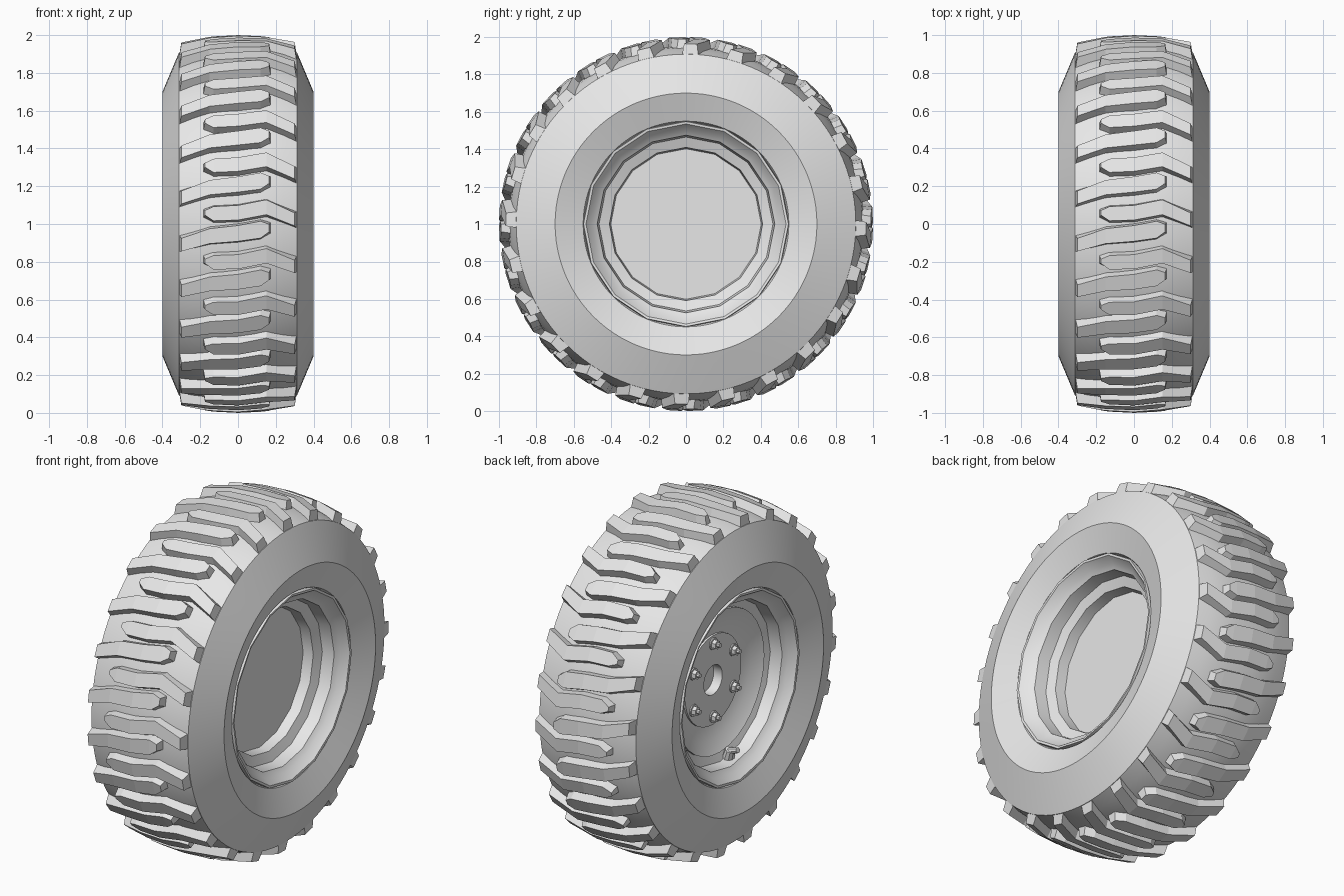
import bpy, bmesh, math
from mathutils import Vector

if "Cube" in bpy.data.objects:
    bpy.data.objects.remove(bpy.data.objects["Cube"])

GREY = (0.8, 0.8, 0.8, 1)
mat = bpy.data.materials.new("plain grey")
mat.use_nodes = True
mat.diffuse_color = GREY
mat.node_tree.nodes["Principled BSDF"].inputs["Base Color"].default_value = GREY


def polar(x, r, a):
    """Point around the axle: angle 0 faces the front, rising upward."""
    return Vector((x, -r * math.cos(a), 1 + r * math.sin(a)))


def finish(name, bm, smooth=None):
    bmesh.ops.remove_doubles(bm, verts=bm.verts, dist=1e-5)
    bmesh.ops.recalc_face_normals(bm, faces=bm.faces)
    mesh = bpy.data.meshes.new(name)
    bm.to_mesh(mesh)
    bm.free()
    mesh.materials.append(mat)
    ob = bpy.data.objects.new(name, mesh)
    bpy.context.collection.objects.link(ob)
    if smooth:
        bpy.ops.object.select_all(action="DESELECT")
        ob.select_set(True)
        bpy.context.view_layer.objects.active = ob
        bpy.ops.object.shade_smooth_by_angle(angle=math.radians(smooth))
    return ob


def lathe(name, profile, sides, smooth):
    """Spin a closed loop of (x, radius) points around the axle."""
    bm = bmesh.new()
    rings = [[bm.verts.new(polar(x, r, math.tau * i / sides)) for x, r in profile]
             for i in range(sides)]
    n = len(profile)
    for i in range(sides):
        a, b = rings[i], rings[(i + 1) % sides]
        for j in range(n):
            k = (j + 1) % n
            bm.faces.new((a[j], a[k], b[k], b[j]))
    return finish(name, bm, smooth)


def both_sides(half):
    return half + [(-x, r) for x, r in reversed(half)]


# Tyre body: crowned tread, shoulder lip, bulged sidewall, bead
tyre = [(0.08, 0.95), (0.16, 0.943), (0.24, 0.928), (0.312, 0.908), (0.32, 0.89),
        (0.40, 0.70), (0.345, 0.55), (0.30, 0.53)]
lathe("tyre_body", both_sides(tyre), 96, 25)

# Stepped rim barrel
rim = [(0.33, 0.552), (0.352, 0.548), (0.35, 0.535), (0.31, 0.505), (0.29, 0.475),
       (0.22, 0.465), (0.20, 0.41), (0.12, 0.40), (0.08, 0.44)]
lathe("rim_barrel", both_sides(rim), 16, 30)


# Tread lugs: a bent bar on each side of the crown, with a pointed inner tip
def lug(bm, stations, turn):
    rings = []
    last = len(stations) - 1
    for i, (x, centre, width) in enumerate(stations):
        out = math.copysign(0.01, x) if i in (0, last) else 0
        top = 1.0 - 0.4 * x * x
        base = 0.94 - 0.4 * x * x
        points = [(x + out, base, centre - width - 0.012), (x, top, centre - width),
                  (x, top, centre + width), (x + out, base, centre + width + 0.012)]
        rings.append([bm.verts.new(polar(px, r, s + turn)) for px, r, s in points])
    for a, b in zip(rings, rings[1:]):
        for j in range(4):
            k = (j + 1) % 4
            bm.faces.new((a[j], a[k], b[k], b[j]))
    bm.faces.new(rings[0])
    bm.faces.new(rings[-1])


LEFT = [(0.30, 0.025, 0.036), (0.15, 0.09, 0.04), (0, 0.06, 0.039),
        (-0.13, 0.055, 0.038), (-0.175, 0.06, 0.012)]
RIGHT = [(-0.30, -0.115, 0.036), (-0.15, -0.065, 0.04), (0, -0.05, 0.042),
         (0.12, -0.03, 0.045), (0.165, -0.022, 0.02)]
COUNT = 24
for name, stations in (("left_tread_lugs", LEFT), ("right_tread_lugs", RIGHT)):
    bm = bmesh.new()
    for i in range(COUNT):
        lug(bm, stations, math.tau * i / COUNT)
    finish(name, bm)

# Closed wheel disc on the left side
lathe("inner_disc", [(0.14, 0.0), (0.14, 0.403), (0.11, 0.403), (0.11, 0.0)], 16, 30)

# Dished wheel face with a raised hub plate and centre bore on the right side
dish = [(-0.12, 0.0), (-0.12, 0.085), (-0.175, 0.085), (-0.175, 0.26), (-0.163, 0.26),
        (-0.18, 0.34), (-0.22, 0.41), (-0.10, 0.41), (-0.08, 0.0)]
lathe("dished_wheel_face", dish, 32, 30)


# Wheel nuts on washers, and the valve stem
def cylinder(bm, start, end, radius, sides, tip=None):
    axis = end - start
    rot = axis.to_track_quat("Z", "Y").to_matrix().to_4x4()
    rot.translation = (start + end) / 2
    bmesh.ops.create_cone(bm, cap_ends=True, segments=sides, radius1=radius,
                          radius2=tip or radius, depth=axis.length, matrix=rot)


bm = bmesh.new()
for i in range(6):
    a = math.pi / 2 + math.tau * i / 6
    for x0, x1, radius, sides in ((-0.17, -0.182, 0.034, 12), (-0.18, -0.205, 0.026, 6),
                                  (-0.20, -0.222, 0.013, 8)):
        cylinder(bm, polar(x0, 0.213, a), polar(x1, 0.213, a), radius, sides)
finish("wheel_nuts", bm)

bm = bmesh.new()
down = -math.pi / 2 + 0.13
cylinder(bm, polar(-0.23, 0.47, down), polar(-0.25, 0.41, down), 0.035, 10, 0.028)
cylinder(bm, polar(-0.245, 0.42, down), polar(-0.30, 0.40, down), 0.02, 8, 0.016)
finish("valve_stem", bm)
